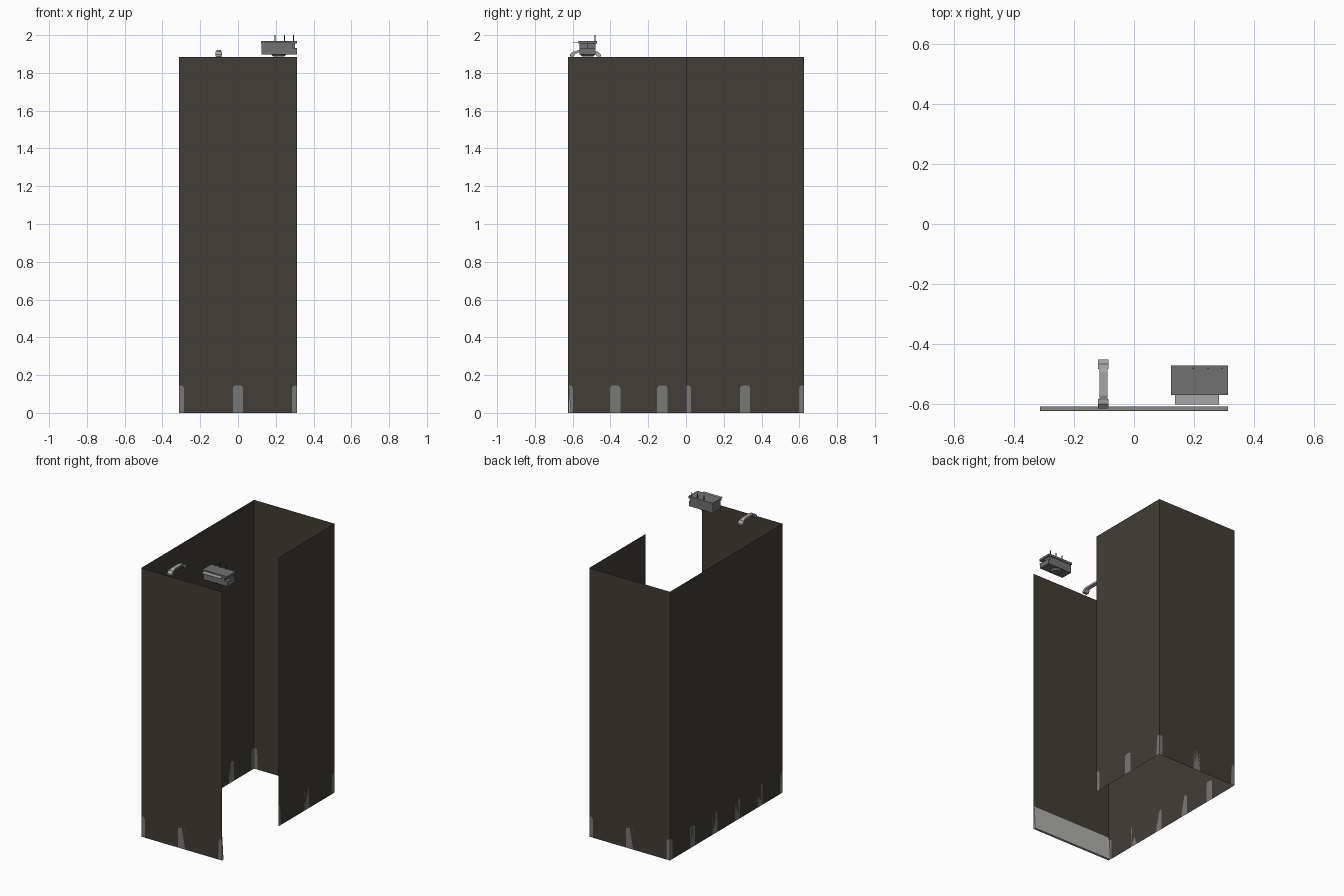
import bpy, bmesh, math

if "Cube" in bpy.data.objects:
    bpy.data.objects.remove(bpy.data.objects["Cube"])

H, X, Y = 1.885, 0.313, 0.625      # wall height, half width, half depth
TAB_W, TAB_H = 0.0275, 0.145       # half width and height of the bottom tabs


def material(name, rgb):
    m = bpy.data.materials.new(name)
    m.diffuse_color = (*rgb, 1)
    m.use_nodes = True
    m.node_tree.nodes["Principled BSDF"].inputs["Base Color"].default_value = m.diffuse_color
    return m


BROWN = material("dark brown wall", (0.054, 0.047, 0.038))
GREY = material("mid grey tab", (0.19, 0.19, 0.185))
PALE = material("pale grey skirting", (0.44, 0.44, 0.43))
STEEL = material("steel grey housing", (0.165, 0.165, 0.165))
LIGHT = material("light grey handle", (0.38, 0.38, 0.38))
BLACK = material("charcoal pin", (0.06, 0.06, 0.06))


def finish(name, bm, *mats):
    mesh = bpy.data.meshes.new(name)
    bm.to_mesh(mesh)
    bm.free()
    for m in mats:
        mesh.materials.append(m)
    ob = bpy.data.objects.new(name, mesh)
    bpy.context.collection.objects.link(ob)
    return ob


def wall(name, start, end, spaces):
    """Single sheet wall from start to end, tabs at both ends and every space between."""
    dx, dy = end[0] - start[0], end[1] - start[1]
    length = math.hypot(dx, dy)
    bm = bmesh.new()

    def face(pts, mat):
        vs = [bm.verts.new((start[0] + dx * s / length, start[1] + dy * s / length, z)) for s, z in pts]
        bm.faces.new(vs).material_index = mat

    outline = []
    for i in range(spaces + 1):
        c = length * i / spaces
        raw = [(-TAB_W, 0), (-TAB_W, 0.132), (-TAB_W + 0.01, TAB_H),
               (TAB_W - 0.01, TAB_H), (TAB_W, 0.132), (TAB_W, 0)]
        tab = []
        for s, z in raw:
            p = (min(max(c + s, 0), length), z)
            if p not in tab:
                tab.append(p)
        face(tab[::-1], 1)
        outline += [p for p in tab if 0 < p[0] < length or p[1] == TAB_H]
    face(outline + [(length, H), (0, H)], 0)
    bmesh.ops.triangulate(bm, faces=bm.faces[:])
    bmesh.ops.remove_doubles(bm, verts=bm.verts[:], dist=1e-5)
    return finish(name, bm, BROWN, GREY)


def prism(name, profile, x0, x1, mat):
    """Extrude a (y, z) profile from x0 to x1."""
    bm = bmesh.new()
    f = bm.faces.new([bm.verts.new((x0, y, z)) for y, z in profile])
    new = bmesh.ops.extrude_face_region(bm, geom=[f])["geom"]
    for v in new:
        if isinstance(v, bmesh.types.BMVert):
            v.co.x = x1
    bmesh.ops.recalc_face_normals(bm, faces=bm.faces[:])
    return finish(name, bm, mat)


def box(name, x0, x1, y0, y1, z0, z1, mat):
    return prism(name, [(y0, z0), (y1, z0), (y1, z1), (y0, z1)], x0, x1, mat)


# Walls: the front half of the right side is the open doorway
wall("front_wall", (-X, -Y), (X, -Y), 2)
wall("right_wall", (X, 0), (X, Y), 2)
wall("back_wall", (X, Y), (-X, Y), 2)
wall("left_wall", (-X, Y), (-X, -Y), 5)

# Sloping skirting inside the front wall
prism("front_skirting", [(-0.623, 0), (-0.608, 0), (-0.621, 0.165), (-0.623, 0.165)], -X, X, PALE)

# Arched handle: bent strap with a wider foot at each end
mid_y, half = -0.533, 0.078
arch = [(-1, 1.890), (-0.8, 1.904), (-0.5, 1.914), (0.5, 1.914), (0.8, 1.904), (1, 1.890)]
outer = [(mid_y + half * t, z + 0.006) for t, z in arch]
inner = [(mid_y + half * 0.93 * t, z - 0.006) for t, z in arch]
prism("handle_strap", outer + inner[::-1], -0.115, -0.089, LIGHT)
for side, label in ((-1, "front"), (1, "back")):
    foot = [(1.05, 1.886), (1.05, 1.897), (0.85, 1.912), (0.64, 1.914), (0.66, 1.902), (0.8, 1.886)]
    prism(f"handle_{label}_foot", [(mid_y + side * half * t, z) for t, z in foot], -0.12, -0.085, LIGHT)

# Control unit: lid, body, lower tray and side block
box("unit_lid", 0.123, 0.313, -0.57, -0.472, 1.955, 1.97, STEEL)
box("unit_body", 0.125, 0.29, -0.563, -0.478, 1.90, 1.955, STEEL)
box("unit_lower_tray", 0.125, 0.313, -0.563, -0.478, 1.898, 1.932, STEEL)
box("unit_side_block", 0.29, 0.302, -0.525, -0.478, 1.932, 1.955, STEEL)
box("unit_front_tongue", 0.137, 0.283, -0.602, -0.57, 1.957, 1.961, LIGHT)

# Shallow round boss under the unit
bm = bmesh.new()
bmesh.ops.create_cone(bm, cap_ends=True, segments=20, radius1=0.028, radius2=0.04, depth=0.012)
bmesh.ops.translate(bm, verts=bm.verts[:], vec=(0.215, -0.52, 1.892))
finish("unit_bottom_boss", bm, STEEL)

# Thin pins on the lid
for i, x in enumerate((0.197, 0.247, 0.293)):
    bm = bmesh.new()
    bmesh.ops.create_cone(bm, cap_ends=True, segments=8, radius1=0.0025, radius2=0.0025, depth=0.03)
    bmesh.ops.translate(bm, verts=bm.verts[:], vec=(x, -0.481, 1.985))
    finish(f"unit_pin_{i + 1}", bm, BLACK)
